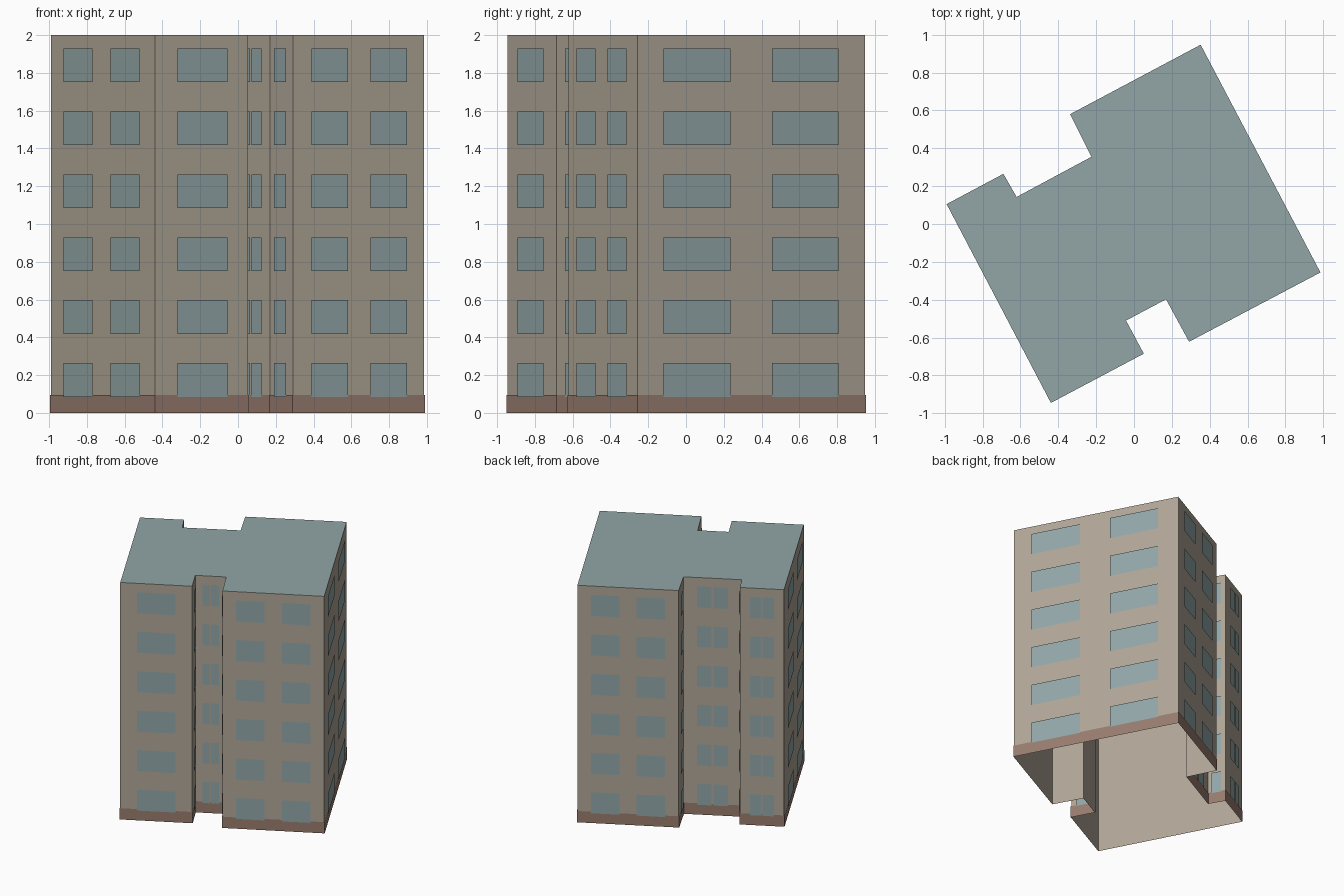
import bpy
from mathutils import Vector

cube = bpy.data.objects.get("Cube")
if cube:
    bpy.data.objects.remove(cube)


def material(name, rgb):
    linear = [((c / 255 + 0.055) / 1.055) ** 2.4 for c in rgb] + [1]
    m = bpy.data.materials.new(name)
    m.use_nodes = True
    m.diffuse_color = linear
    m.node_tree.nodes["Principled BSDF"].inputs["Base Color"].default_value = linear
    return m


wall_tan = material("wall tan", (176, 166, 151))
plinth_brown = material("plinth brown", (152, 124, 111))
glass_blue = material("glass blue", (146, 166, 167))
roof_slate = material("roof slate", (146, 166, 167))

HEIGHT, FLOORS = 2.0, 6
STOREY = HEIGHT / FLOORS

# Footprint corners, counterclockwise
corners = [Vector(p) for p in (
    (-0.99, 0.105), (-0.439, -0.945), (0.052, -0.685), (-0.042, -0.51),
    (0.169, -0.398), (0.291, -0.622), (0.985, -0.256), (0.352, 0.947),
    (-0.338, 0.58), (-0.225, 0.355), (-0.62, 0.143), (-0.69, 0.265))]
N = len(corners)


def mesh_object(name, verts, faces, mat):
    mesh = bpy.data.meshes.new(name)
    mesh.from_pydata(verts, [], faces)
    mesh.materials.append(mat)
    obj = bpy.data.objects.new(name, mesh)
    bpy.context.collection.objects.link(obj)
    return obj


def outward(i):
    d = (corners[(i + 1) % N] - corners[i]).normalized()
    return Vector((d.y, -d.x))


def ring_walls(name, points, top, mat):
    verts = [(p.x, p.y, z) for z in (0, top) for p in points]
    faces = [(i, (i + 1) % N, N + (i + 1) % N, N + i) for i in range(N)]
    return mesh_object(name, verts, faces, mat)


# Open-bottomed wall shell, flat roof, and a thin plinth band outside the walls
ring_walls("outer_walls", corners, HEIGHT, wall_tan)
mesh_object("flat_roof", [(p.x, p.y, HEIGHT) for p in corners], [tuple(range(N))], roof_slate)
band = [p + (outward(i - 1) + outward(i)) * 0.004 for i, p in enumerate(corners)]
ring_walls("plinth_band", band, 0.095, plinth_brown)

# Window spans as fractions of wall length, chosen by wall
pair = [(0.135, 0.415), (0.585, 0.865)]
wide_pair = [(0.11, 0.405), (0.587, 0.88)]
single = [(0.235, 0.77)]
split = [(0.235, 0.485), (0.515, 0.77)]
layout = [pair, single, single, split, single, pair,
          wide_pair, pair, single, split, single, split]

for i, spans in enumerate(layout):
    a, b = corners[i], corners[(i + 1) % N]
    off = outward(i) * 0.0095
    verts, faces = [], []
    for floor in range(FLOORS):
        low = 0.085 + floor * STOREY
        for s, e in spans:
            left, right = a.lerp(b, s) + off, a.lerp(b, e) + off
            k = len(verts)
            verts += [(*left, low), (*right, low), (*right, low + 0.178), (*left, low + 0.178)]
            faces.append((k, k + 1, k + 2, k + 3))
    mesh_object(f"windows_wall_{i + 1}", verts, faces, glass_blue)
